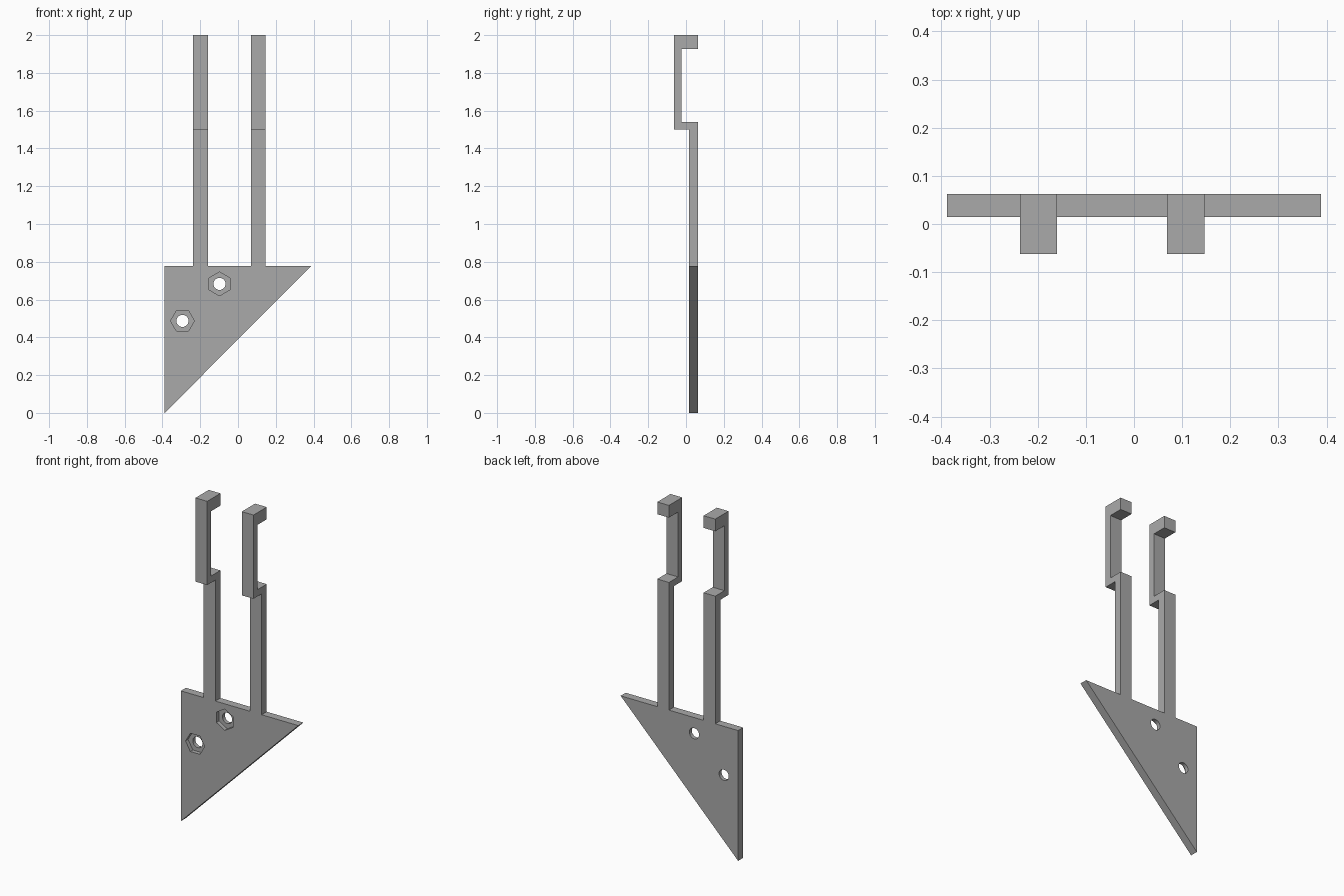
import bpy, bmesh, math
from mathutils import Vector, Matrix

if "Cube" in bpy.data.objects:
    bpy.data.objects.remove(bpy.data.objects["Cube"])

FRONT, BACK = 0.015, 0.0625
PLATE_TOP = 0.778

grey = bpy.data.materials.new("plain grey")
grey.use_nodes = True
grey.diffuse_color = (0.4, 0.4, 0.4, 1)
grey.node_tree.nodes["Principled BSDF"].inputs["Base Color"].default_value = (0.4, 0.4, 0.4, 1)


def prism(name, points, direction):
    """Extrude a flat outline along a direction into a solid object."""
    bm = bmesh.new()
    face = bm.faces.new([bm.verts.new(p) for p in points])
    new = bmesh.ops.extrude_face_region(bm, geom=[face])["geom"]
    verts = [v for v in new if isinstance(v, bmesh.types.BMVert)]
    bmesh.ops.translate(bm, verts=verts, vec=Vector(direction))
    bmesh.ops.recalc_face_normals(bm, faces=bm.faces)
    mesh = bpy.data.meshes.new(name)
    bm.to_mesh(mesh)
    bm.free()
    mesh.materials.append(grey)
    obj = bpy.data.objects.new(name, mesh)
    bpy.context.collection.objects.link(obj)
    return obj


def combine(target, tool, operation):
    """Apply a boolean and remove the tool object."""
    mod = target.modifiers.new("combine", "BOOLEAN")
    mod.operation, mod.solver, mod.object = operation, "EXACT", tool
    bpy.context.view_layer.objects.active = target
    bpy.ops.object.modifier_apply(modifier=mod.name)
    bpy.data.objects.remove(tool)


def ring(x, z, y, radius, sides, turn=0):
    angles = [turn + math.tau * i / sides for i in range(sides)]
    return [(x + radius * math.cos(a), y, z + radius * math.sin(a)) for a in angles]


# Triangular mounting plate
plate = prism("bracket_plate",
              [(-0.388, FRONT, 0), (0.388, FRONT, PLATE_TOP), (-0.388, FRONT, PLATE_TOP)],
              (0, BACK - FRONT, 0))

# Bolt holes with hexagonal nut pockets sunk into the front
for x, z, turn in ((-0.294, 0.487, 0), (-0.098, 0.683, math.pi / 6)):
    hole = prism("bolt_hole", ring(x, z, -0.1, 0.032, 32), (0, 0.3, 0))
    combine(plate, hole, "DIFFERENCE")
    pocket = prism("nut_pocket", ring(x, z, -0.1, 0.063, 6, turn), (0, 0.124 + FRONT - 0.015 + 0.015, 0))
    combine(plate, pocket, "DIFFERENCE")

# Two cranked arms with hooked tips, merged into the plate
arm_profile = [(BACK, 0.72), (BACK, 1.54), (-0.024, 1.54), (-0.024, 1.927),
               (BACK, 1.927), (BACK, 2), (-0.0625, 2), (-0.0625, 1.5),
               (FRONT, 1.5), (FRONT, 0.72)]
for left_edge in (-0.237, 0.069):
    arm = prism("arm", [(left_edge, y, z) for y, z in arm_profile], (0.077, 0, 0))
    combine(plate, arm, "UNION")
